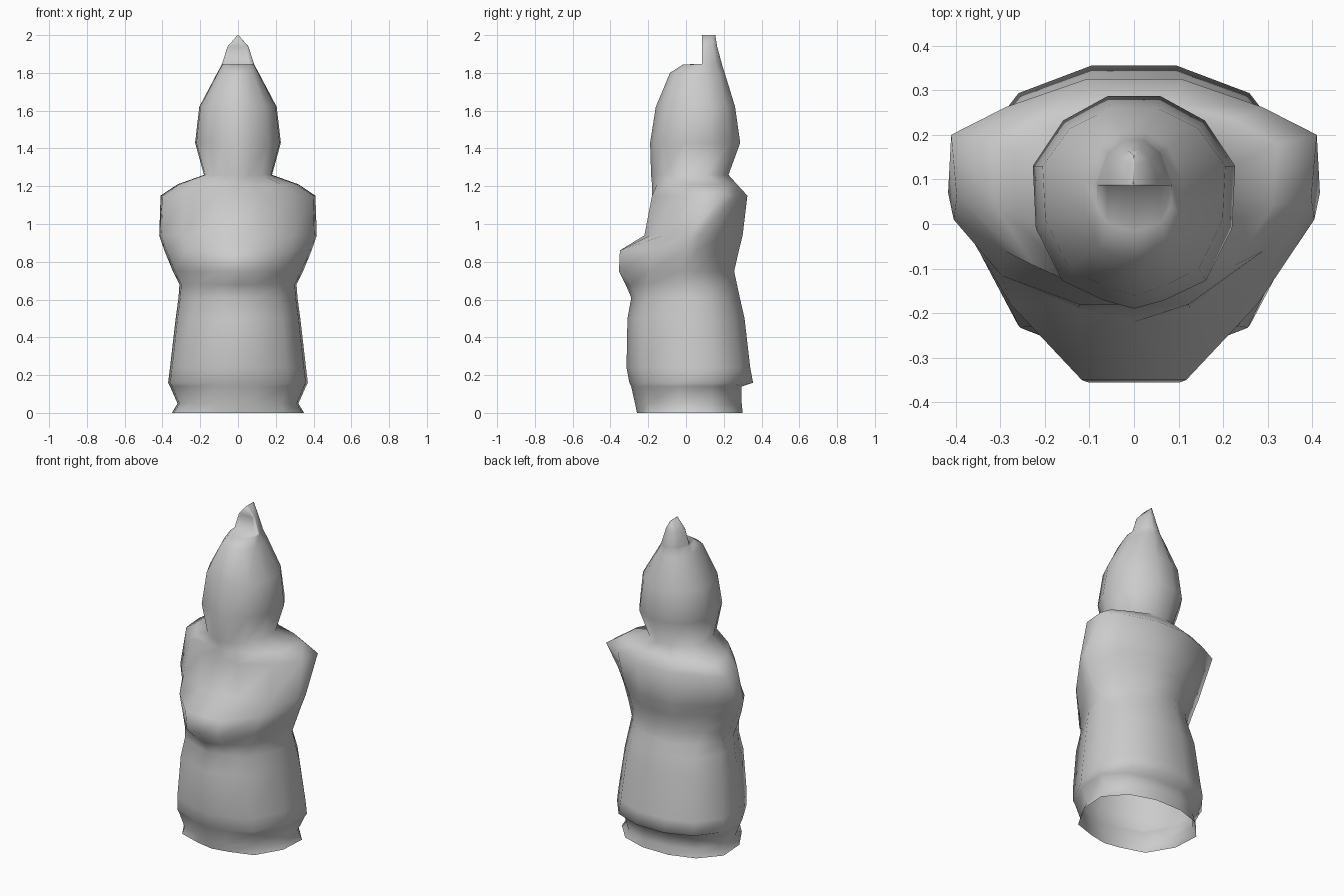
import bpy
import bmesh

default_cube = bpy.data.objects.get("Cube")
if default_cube:
    bpy.data.objects.remove(default_cube)

stone = bpy.data.materials.new("grey stone")
stone.use_nodes = True
stone.diffuse_color = (0.6, 0.6, 0.6, 1)
stone.node_tree.nodes["Principled BSDF"].inputs["Base Color"].default_value = stone.diffuse_color


def half_outline(half_width, front, back, side_front, side_back, bulge):
    """Left half of one cross-section, from the front centre round to the back."""
    near_front = front + 0.3 * bulge * (side_front - front)
    if bulge >= 0.5:
        near_front = front
    diagonal_front = front + bulge * (side_front - front)
    diagonal_back = back - bulge * (back - side_back)
    return [
        (0, front),
        (0.3 * half_width, near_front),
        (0.71 * half_width, diagonal_front),
        (0.97 * half_width, side_front),
        (half_width, side_back),
        (0.7 * half_width, diagonal_back),
        (0.26 * half_width, back),
    ]


def loft(name, sections):
    """Skin a mirrored shell through a stack of cross-sections, open underneath."""
    mesh = bpy.data.meshes.new(name)
    body = bmesh.new()
    rings = []
    for height, *shape in sections:
        left = half_outline(*shape)
        right = [(-x, y) for x, y in reversed(left[1:])]
        rings.append([body.verts.new((x, y, height)) for x, y in left + right])
    for lower, upper in zip(rings, rings[1:]):
        for i in range(len(lower)):
            j = (i + 1) % len(lower)
            body.faces.new((lower[i], lower[j], upper[j], upper[i]))
    body.faces.new(rings[-1])
    bmesh.ops.remove_doubles(body, verts=body.verts, dist=0.0005)
    bmesh.ops.recalc_face_normals(body, faces=body.faces)
    for face in body.faces:
        face.smooth = True
    body.to_mesh(mesh)
    body.free()
    mesh.materials.append(stone)
    bpy.context.collection.objects.link(bpy.data.objects.new(name, mesh))


# Each section: height, half width, front, back, side front, side back, bulge
# Foot of the robe, tucked in under the overhanging back hem
foot = [
    (0, .35, -.26, .3, -.04, .13, .3),
    (.05, .32, -.27, .295, -.04, .13, .3),
    (.14, .36, -.29, .295, -.04, .14, .3),
]

# Robe from the hem up past the joined sleeves to the shoulders
robe = [
    (.16, .37, -.3, .355, -.04, .15, .3),
    (.24, .36, -.315, .34, -.04, .15, .3),
    (.5, .33, -.31, .31, -.04, .13, .3),
    (.61, .315, -.29, .285, -.04, .11, .35),
    (.68, .31, -.32, .27, -.04, .09, .4),
    (.75, .345, -.355, .255, -.03, .07, .5),
    (.86, .39, -.35, .28, -.01, .06, .5),
    (.94, .417, -.22, .3, .01, .07, .45),
    (1.15, .41, -.18, .325, .06, .2, .5),
    (1.21, .32, -.18, .27, .04, .18, .4),
]

# Hood from the neck to the crown, then the upright tip behind a flat step
hood = [
    (1.26, .18, -.185, .225, -.02, .11, .4),
    (1.43, .227, -.19, .287, -.01, .13, .35),
    (1.62, .205, -.16, .26, .01, .13, .35),
    (1.8, .11, -.085, .205, .02, .1, .3),
    (1.845, .085, -.015, .19, .04, .09, .3),
    (1.847, .085, .085, .19, .085, .09, .3),
    (1.94, .055, .085, .165, .085, .09, .3),
    (2, .002, .085, .155, .085, .09, .3),
]

loft("hooded_robe", foot + robe + hood)
